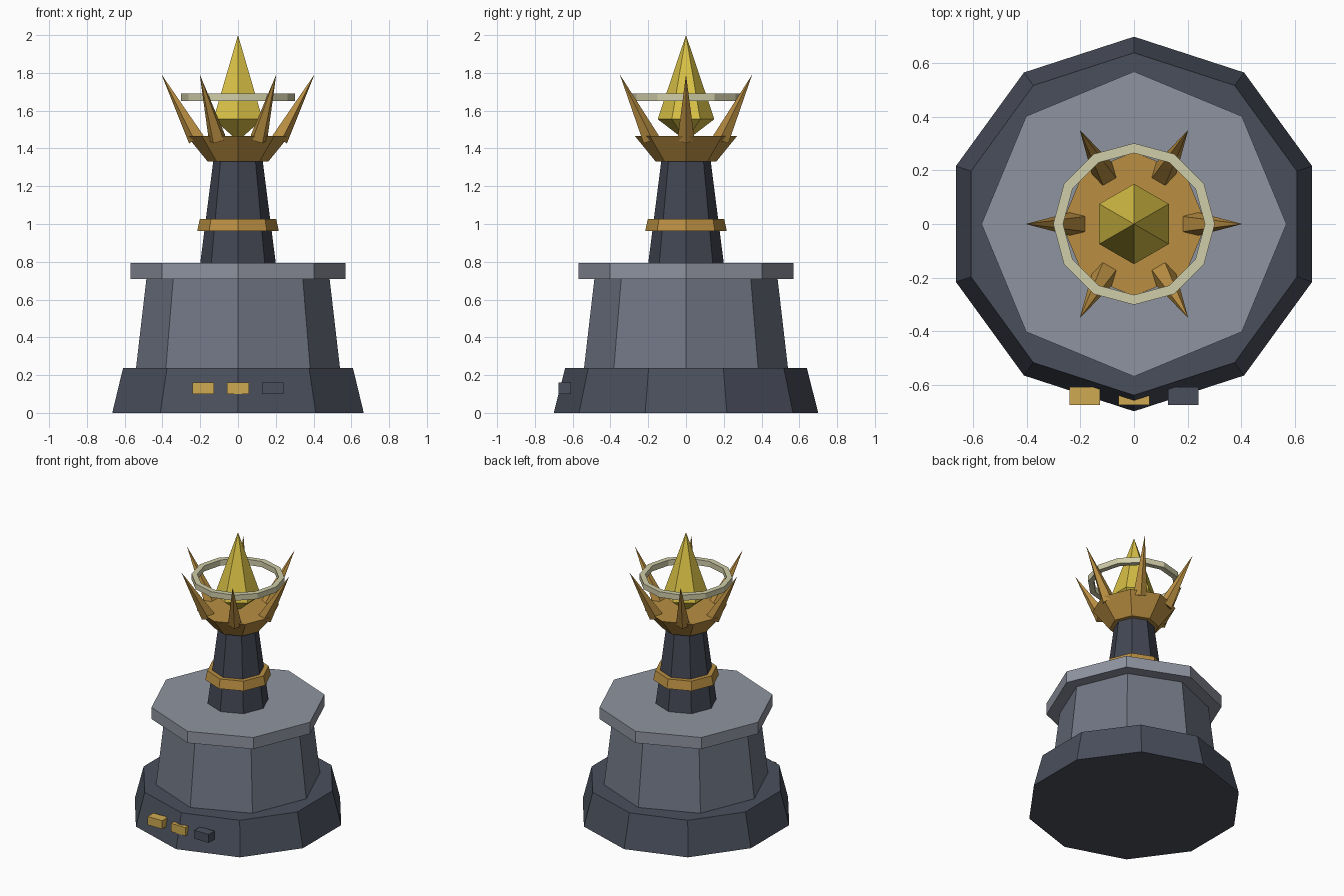
import bpy, math
from mathutils import Vector

if "Cube" in bpy.data.objects:
    bpy.data.objects.remove(bpy.data.objects["Cube"])


def material(name, r, g, b):
    def lin(c):
        c /= 255
        return c / 12.92 if c <= 0.04045 else ((c + 0.055) / 1.055) ** 2.4
    m = bpy.data.materials.new(name)
    m.diffuse_color = (lin(r), lin(g), lin(b), 1)
    m.use_nodes = True
    m.node_tree.nodes["Principled BSDF"].inputs["Base Color"].default_value = m.diffuse_color
    return m


DARK = material("dark slate", 74, 79, 92)
MID = material("mid stone", 112, 118, 132)
PALE = material("pale stone", 143, 148, 160)
COLUMN = material("column slate", 66, 70, 82)
GOLD = material("antique gold", 186, 143, 66)
BRIGHT = material("bright gold", 207, 170, 82)
GEM = material("yellow crystal", 218, 194, 70)
HALO = material("pale ivory", 208, 205, 168)


def make(name, verts, faces, mat):
    me = bpy.data.meshes.new(name)
    me.from_pydata(verts, [], faces)
    me.materials.append(mat)
    ob = bpy.data.objects.new(name, me)
    bpy.context.collection.objects.link(ob)
    return ob


def ring_points(n, r, z):
    # first corner points to +y
    return [(r * math.cos(math.pi / 2 + math.tau * i / n),
             r * math.sin(math.pi / 2 + math.tau * i / n), z) for i in range(n)]


def lathe(name, n, profile, mat, closed=False):
    """Spin a bottom-to-top (radius, z) profile; closed joins last loop to first."""
    verts = [p for r, z in profile for p in ring_points(n, r, z)]
    k = len(profile)
    faces = []
    for j in range(k if closed else k - 1):
        a, b = j * n, ((j + 1) % k) * n
        faces += [(a + i, a + (i + 1) % n, b + (i + 1) % n, b + i) for i in range(n)]
    if not closed:
        faces += [tuple(reversed(range(n))), tuple(range((k - 1) * n, k * n))]
    return make(name, verts, faces, mat)


def spike(name, base, tip, side, r, n, mat):
    """Pyramid from base centre to tip, first base corner facing outward."""
    axis = (tip - base).normalized()
    out = side.cross(axis).normalized()
    verts = [base + r * (math.cos(math.tau * i / n) * out +
                         math.sin(math.tau * i / n) * axis.cross(out)) for i in range(n)]
    faces = [(i, (i + 1) % n, n) for i in range(n)] + [tuple(reversed(range(n)))]
    return make(name, verts + [tip], faces, mat)


# Stepped pedestal
lathe("foot", 10, [(0.70, 0), (0.64, 0.237)], DARK)
lathe("plinth", 8, [(0.54, 0.237), (0.485, 0.71)], MID)
lathe("plinth_cap", 8, [(0.57, 0.71), (0.57, 0.793)], PALE)

# Column with collar
lathe("column", 8, [(0.20, 0.793), (0.13, 1.34)], COLUMN)
lathe("collar", 8, [(0.216, 0.963), (0.202, 1.027)], GOLD)

# Crown cup and six leaning spikes
lathe("crown_cup", 8, [(0.16, 1.33), (0.27, 1.465)], GOLD)
for i in range(6):
    a = math.tau * i / 6
    d, side = Vector((math.cos(a), math.sin(a), 0)), Vector((-math.sin(a), math.cos(a), 0))
    up = Vector((0, 0, 1))
    spike(f"crown_spike_{i + 1}", d * 0.217 + up * 1.45, d * 0.405 + up * 1.792,
          side, 0.048, 5, GOLD)

# Crystal: six-sided double pyramid
verts = ring_points(6, 0.15, 1.555) + [(0, 0, 1.44), (0, 0, 2.0)]
faces = [f for i in range(6) for f in ((i, (i + 1) % 6, 7), ((i + 1) % 6, i, 6))]
make("crystal", verts, faces, GEM)

# Floating halo
lathe("halo", 12, [(0.302, 1.65), (0.302, 1.69), (0.265, 1.69), (0.265, 1.65)], HALO, closed=True)

# Three indicator blocks on the front of the foot
for i, mat in enumerate((BRIGHT, BRIGHT, DARK)):
    bpy.ops.mesh.primitive_cube_add(size=1, location=((i - 1) * 0.184, -0.643, 0.13))
    ob = bpy.context.object
    ob.name = f"front_block_{i + 1}"
    ob.scale = (0.115, 0.066, 0.06)
    ob.data.materials.append(mat)
